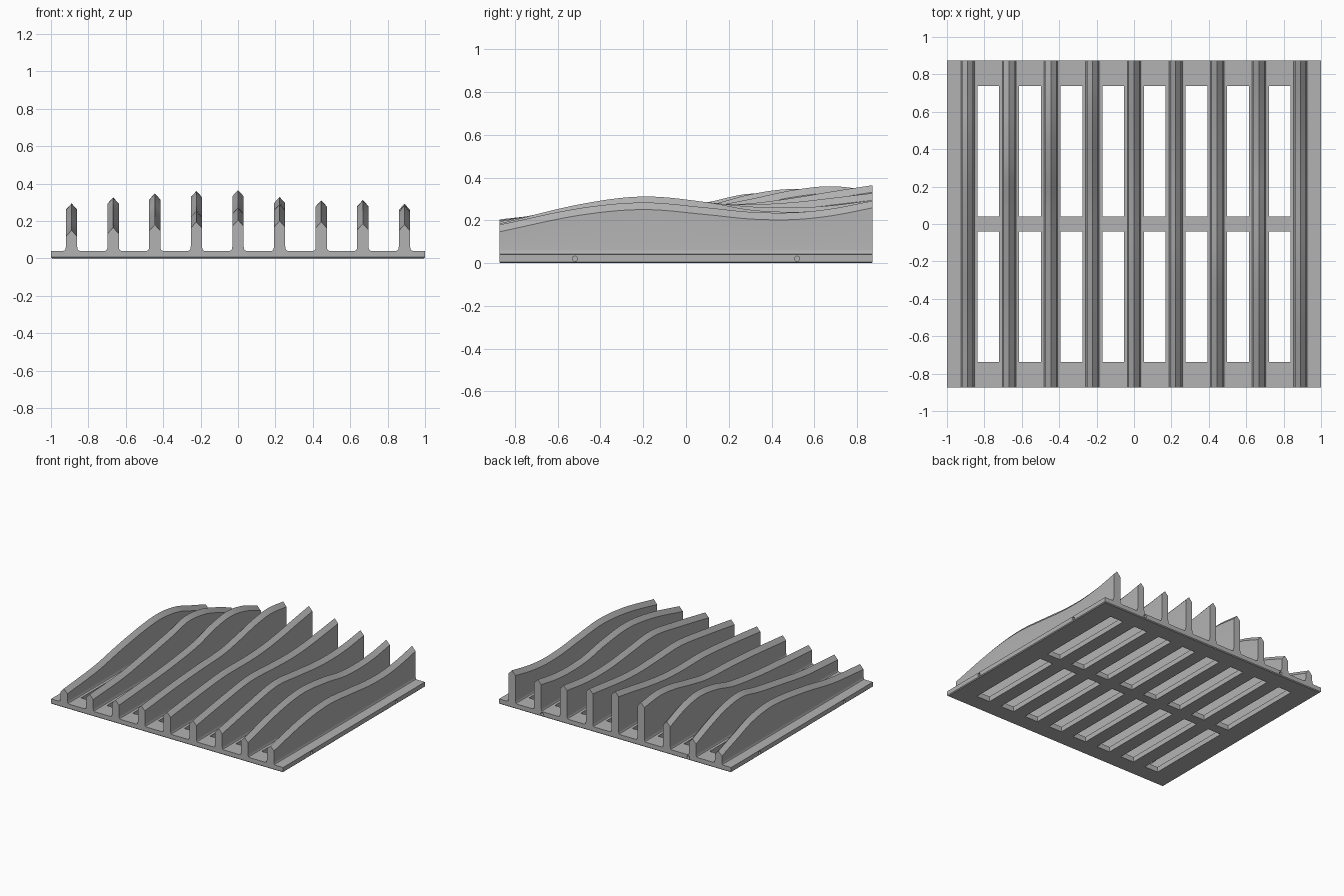
import bpy, bmesh, math
from mathutils import Matrix

cube = bpy.data.objects.get("Cube")
if cube:
    bpy.data.objects.remove(cube, do_unlink=True)

HALF_Y, PLATE_Z, PITCH = 0.873, 0.04, 0.2225

grey = bpy.data.materials.new("plain grey")
grey.use_nodes = True
grey.diffuse_color = (0.45, 0.45, 0.45, 1)
grey.node_tree.nodes["Principled BSDF"].inputs["Base Color"].default_value = (0.45, 0.45, 0.45, 1)


def add_object(name, bm):
    bmesh.ops.recalc_face_normals(bm, faces=bm.faces)
    mesh = bpy.data.meshes.new(name)
    bm.to_mesh(mesh)
    bm.free()
    mesh.materials.append(grey)
    obj = bpy.data.objects.new(name, mesh)
    bpy.context.collection.objects.link(obj)
    return obj


# Base plate: a lattice of cells with two rows of slots left open
rib_xs = [(i - 4) * PITCH for i in range(9)]
slot_xs = [x + PITCH / 2 for x in rib_xs[:-1]]
xs = [-1] + [x + s * 0.058 for x in slot_xs for s in (-1, 1)] + [1]
ys = [-HALF_Y, -0.738, -0.04, 0.04, 0.738, HALF_Y]
bm = bmesh.new()
grid = [[bm.verts.new((x, y, 0)) for y in ys] for x in xs]
for i in range(len(xs) - 1):
    for j in range(len(ys) - 1):
        if not (i % 2 and j % 2):
            bm.faces.new((grid[i][j], grid[i + 1][j], grid[i + 1][j + 1], grid[i][j + 1]))
top = bmesh.ops.extrude_face_region(bm, geom=list(bm.faces), use_keep_orig=True)
for v in top["geom"]:
    if isinstance(v, bmesh.types.BMVert):
        v.co.z = PLATE_Z
bmesh.ops.recalc_face_normals(bm, faces=bm.faces)
# Small chamfer under the outer rim
rim = [e for e in bm.edges if all(v.co.z < 0.001 for v in e.verts)
       and (all(abs(v.co.x) > 0.999 for v in e.verts)
            or all(abs(v.co.y) > HALF_Y - 0.001 for v in e.verts))]
bmesh.ops.bevel(bm, geom=rim, offset=0.006, segments=1, affect='EDGES')
plate = add_object("base_plate", bm)

# Pin holes in the two sides and the back edge
bm = bmesh.new()
pins = [(sx, y, 'Y') for sx in (-1, 1) for y in (-0.52, 0.52)]
pins += [(x, HALF_Y, 'X') for x in (-0.63, 0.63)]
for x, y, axis in pins:
    place = Matrix.Translation((x, y, 0.021)) @ Matrix.Rotation(math.pi / 2, 4, axis)
    bmesh.ops.create_cone(bm, cap_ends=True, segments=20, radius1=0.012,
                          radius2=0.012, depth=0.1, matrix=place)
cutter = add_object("pin_hole_cutter", bm)
cutter.hide_render = True
cutter.hide_viewport = True
cut = plate.modifiers.new("pin holes", 'BOOLEAN')
cut.operation = 'DIFFERENCE'
cut.solver = 'EXACT'
cut.object = cutter

# Crest heights in thousandths, front to back, for ribs from -x to +x
STATIONS = [-HALF_Y, -0.5, -0.2, 0.1, 0.3, 0.5, 0.68, HALF_Y]
CRESTS = [
    (150, 185, 240, 283, 293, 265, 205, 140),
    (165, 190, 235, 285, 325, 305, 250, 175),
    (180, 205, 230, 270, 322, 347, 320, 250),
    (195, 230, 250, 265, 300, 342, 360, 340),
    (205, 245, 270, 270, 280, 305, 335, 365),
    (200, 255, 290, 280, 275, 285, 305, 328),
    (195, 265, 310, 285, 265, 260, 270, 295),
    (185, 275, 312, 285, 250, 240, 250, 280),
    (180, 257, 284, 260, 240, 237, 255, 292),
]


def crest_curve(heights, steps=8):
    """Smooth (y, z) points through the stations."""
    pts = list(zip(STATIONS, (h / 1000 for h in heights)))
    last = len(pts) - 1

    def slope(k):
        a, b = pts[max(k - 1, 0)], pts[min(k + 1, last)]
        return (b[1] - a[1]) / (b[0] - a[0])

    out = []
    for k in range(last):
        (y0, z0), (y1, z1) = pts[k], pts[k + 1]
        d = y1 - y0
        for s in range(steps):
            t = s / steps
            blend = t * t * (3 - 2 * t)
            z = z0 + (z1 - z0) * blend
            z += d * (slope(k) * t * (1 - t) ** 2 - slope(k + 1) * t * t * (1 - t))
            out.append((y0 + d * t, z))
    return out + [pts[-1]]


# Ribs: pointed wavy crest, straight walls, filleted foot
def make_rib(name, x, heights):
    bm = bmesh.new()
    rows = []
    for y, z in crest_curve(heights):
        side = [(0.043, PLATE_Z), (0.036, 0.043), (0.032, 0.05), (0.03, 0.065), (0.03, z - 0.033)]
        section = [(-w, h) for w, h in side] + [(0, z)] + side[::-1]
        rows.append([bm.verts.new((x + w, y, h)) for w, h in section])
    for a, b in zip(rows, rows[1:]):
        for k in range(len(a)):
            n = (k + 1) % len(a)
            bm.faces.new((a[k], a[n], b[n], b[k]))
    bm.faces.new(rows[0])
    bm.faces.new(rows[-1])
    return add_object(name, bm)


ribs = [make_rib(f"wavy_rib_{i + 1}", x, h) for i, (x, h) in enumerate(zip(rib_xs, CRESTS))]

bpy.ops.object.select_all(action='DESELECT')
for rib in ribs:
    rib.select_set(True)
bpy.context.view_layer.objects.active = ribs[0]
bpy.ops.object.shade_smooth_by_angle(angle=math.radians(35))
